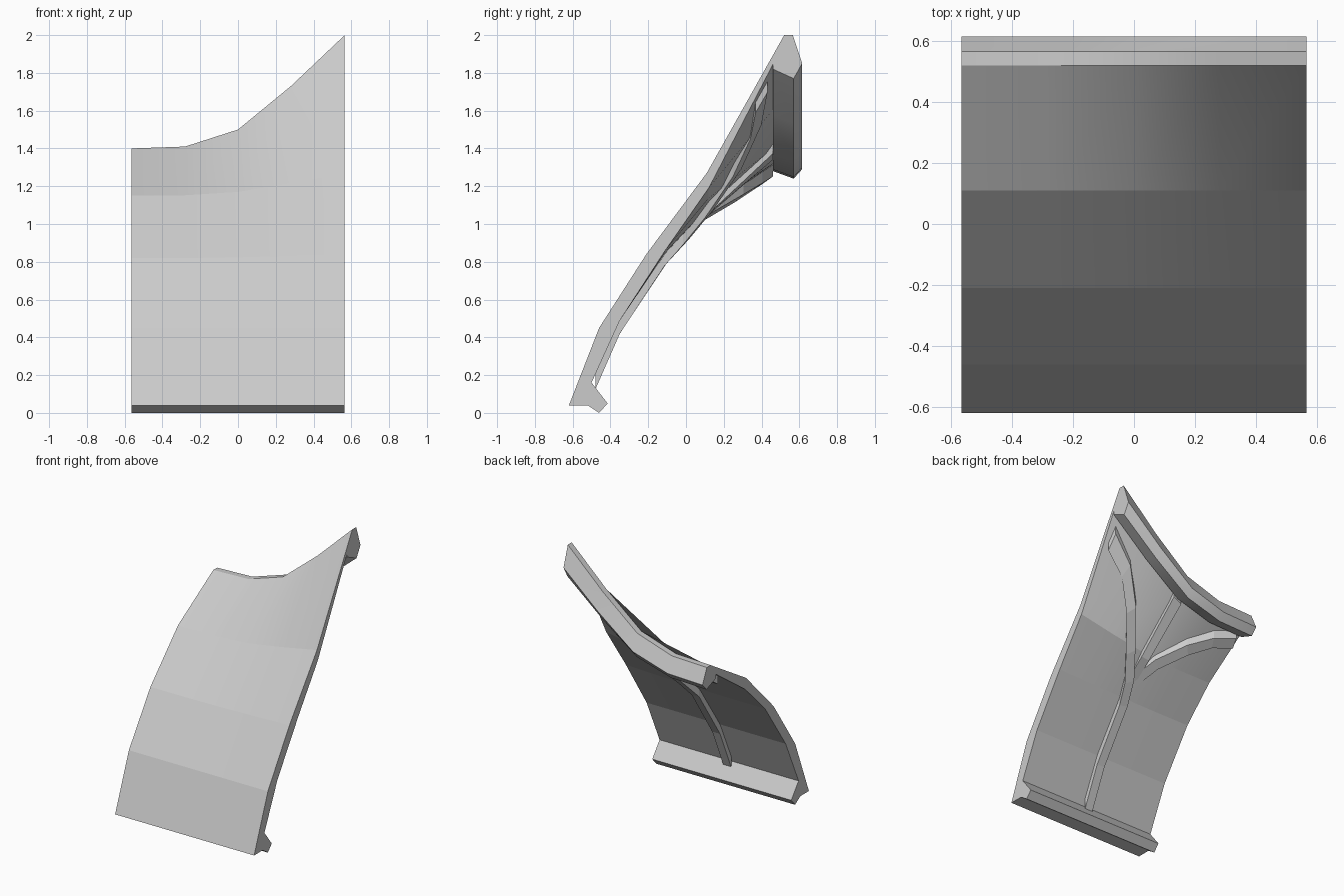
import bpy
import bmesh
from mathutils import Vector

if "Cube" in bpy.data.objects:
    bpy.data.objects.remove(bpy.data.objects["Cube"], do_unlink=True)

GREY = (0.6, 0.6, 0.6, 1.0)
mat = bpy.data.materials.new("plain grey")
mat.use_nodes = True
mat.diffuse_color = GREY
mat.node_tree.nodes["Principled BSDF"].inputs["Base Color"].default_value = GREY

COLUMNS = [-0.565, -0.28, 0.0, 0.28, 0.565]
TOPS = [1.40, 1.41, 1.50, 1.73, 2.0]


def lerp_table(xs, vs, x):
    """Piecewise linear lookup, extended past both ends."""
    i = 0
    while i < len(xs) - 2 and x > xs[i + 1]:
        i += 1
    return vs[i] + (vs[i + 1] - vs[i]) * (x - xs[i]) / (xs[i + 1] - xs[i])


def top_and_rise(x):
    t = lerp_table(COLUMNS, TOPS, x)
    return t, (t - 1.4) / 0.6


def inner_line(x):
    """Back surface of the panel as (y, z) from foot to rim."""
    t, k = top_and_rise(x)
    return [(-0.50, 0.16), (-0.35, 0.49), (-0.11, 0.84 + 0.02 * k),
            (0.12, 1.07 + 0.12 * k), (0.46, t - 0.09 - 0.065 * k)]


def panel_section(x):
    t, k = top_and_rise(x)
    outer = [(-0.62, 0.04), (-0.46, 0.45), (-0.21, 0.82 + 0.02 * k),
             (0.11, 1.15 + 0.12 * k), (0.52, t)]
    return outer + inner_line(x)[::-1]


def rim_section(x):
    t, k = top_and_rise(x)
    return [(0.52, t), (0.565, t), (0.615, t - 0.11 - 0.04 * k),
            (0.57, t - 0.16 - 0.07 * k), (0.46, t - 0.12 - 0.06 * k),
            inner_line(x)[-1]]


def foot_section(x):
    return [(-0.62, 0.04), (-0.50, 0.16), (-0.415, 0.05), (-0.46, 0.0), (-0.52, 0.04)]


def finish(name, bm):
    bmesh.ops.recalc_face_normals(bm, faces=bm.faces)
    mesh = bpy.data.meshes.new(name)
    bm.to_mesh(mesh)
    bm.free()
    mesh.materials.append(mat)
    obj = bpy.data.objects.new(name, mesh)
    bpy.context.collection.objects.link(obj)
    return obj


def loft(name, rings, smooth, skip=None):
    """Skin closed rings together and cap both ends."""
    bm = bmesh.new()
    loops = [[bm.verts.new(p) for p in ring] for ring in rings]
    n = len(loops[0])
    for a, b in zip(loops, loops[1:]):
        for i in range(n):
            if i == skip:
                continue
            j = (i + 1) % n
            face = bm.faces.new((a[i], a[j], b[j], b[i]))
            face.smooth = smooth
    bm.faces.new(loops[0])
    bm.faces.new(loops[-1])
    # Creases along the width stay sharp, the sweep across them is smooth
    for e in bm.edges:
        u, v = e.verts
        e.smooth = abs(u.co.x - v.co.x) < 1e-4 and abs(u.co.x) < 0.56
    return finish(name, bm)


# Curved panel with its top rim and bottom lip
for name, section in (("panel", panel_section), ("top_rim", rim_section),
                      ("foot_lip", foot_section)):
    loft(name, [[(x, y, z) for y, z in section(x)] for x in COLUMNS], True)


def inner_z(x, y):
    line = inner_line(x)
    return lerp_table([p[0] for p in line], [p[1] for p in line], y)


def rib(name, path, half=0.032):
    """Square rib on the back surface; path holds (x, y, depth)."""
    pts = [Vector(p[:2]) for p in path]
    rings = []
    for i, p in enumerate(pts):
        tangent = (pts[min(i + 1, len(pts) - 1)] - pts[max(i - 1, 0)]).normalized()
        side = Vector((-tangent.y, tangent.x)) * half
        a, b = p + side, p - side
        ring = []
        for q, drop in ((a, -0.02), (b, -0.02), (b, path[i][2]), (a, path[i][2])):
            ring.append((q.x, q.y, inner_z(q.x, q.y) - drop))
        rings.append(ring)
    return loft(name, rings, False)


# Trunk rib bending into the tall corner, with two more branches
D = 0.06
rib("trunk_rib", [(0, -0.48, 0.08), (0, -0.35, 0.07), (0, -0.11, D), (0.04, 0, D),
                  (0.13, 0.12, D), (0.25, 0.27, D), (0.38, 0.37, D), (0.53, 0.40, D)])
rib("middle_rib", [(0, -0.02, 0), (0, 0.12, 0.04), (0, 0.46, 0.05)])
rib("low_corner_rib", [(-0.02, -0.02, 0), (-0.10, 0.12, 0.04), (-0.24, 0.28, D),
                       (-0.38, 0.38, D), (-0.53, 0.43, D)])
